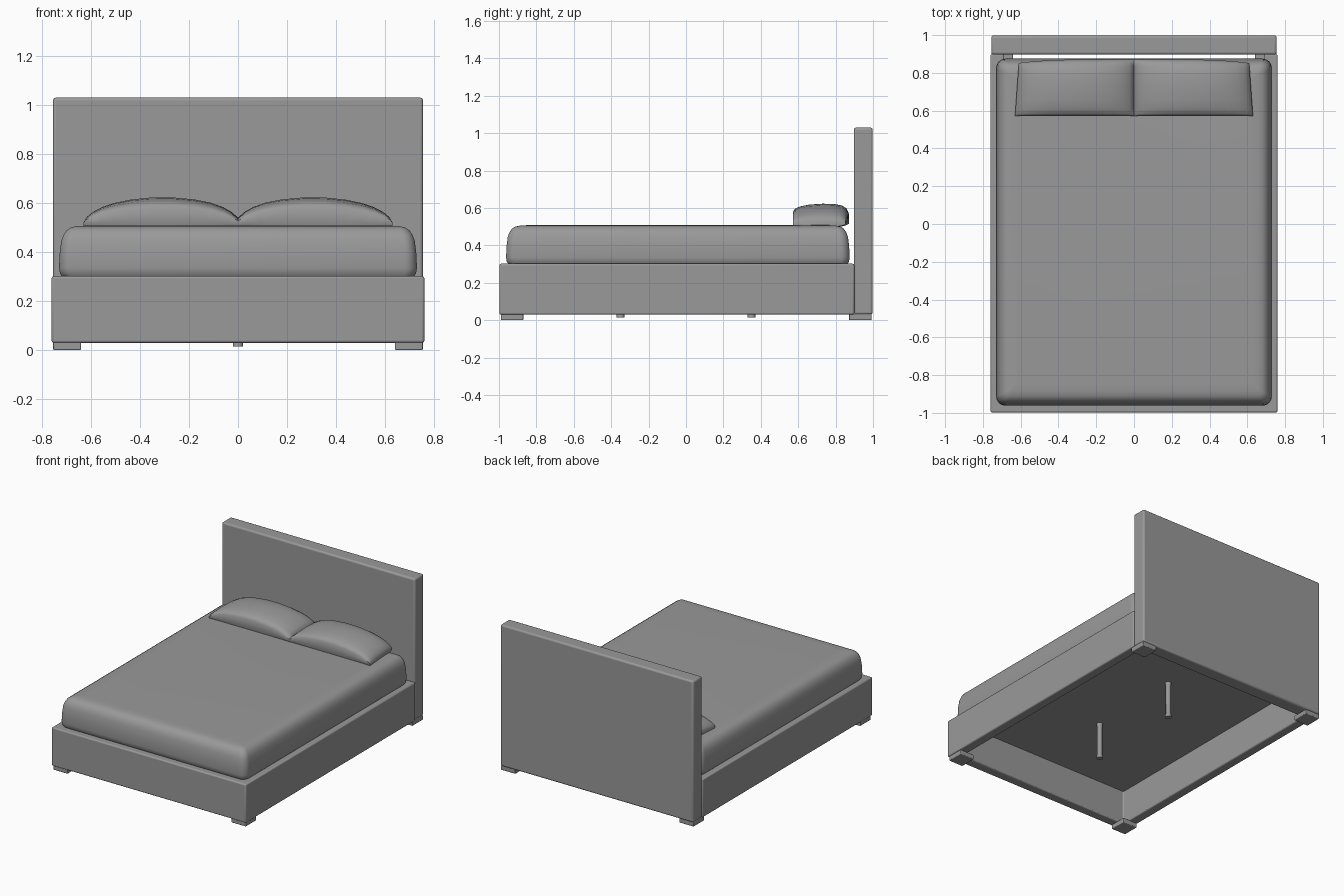
import bpy, bmesh, math

if "Cube" in bpy.data.objects:
    bpy.data.objects.remove(bpy.data.objects["Cube"])

grey = bpy.data.materials.new("soft grey")
grey.diffuse_color = (0.32, 0.32, 0.32, 1)
grey.use_nodes = True
grey.node_tree.nodes["Principled BSDF"].inputs["Base Color"].default_value = grey.diffuse_color


def finish(name, bm, bevel=0.0, angle=35):
    """Turn a bmesh into a shaded, optionally bevelled object."""
    bmesh.ops.recalc_face_normals(bm, faces=bm.faces)
    mesh = bpy.data.meshes.new(name)
    bm.to_mesh(mesh)
    bm.free()
    ob = bpy.data.objects.new(name, mesh)
    bpy.context.collection.objects.link(ob)
    mesh.materials.append(grey)
    if bevel:
        mod = ob.modifiers.new("rounded edges", 'BEVEL')
        mod.width, mod.segments, mod.limit_method = bevel, 3, 'ANGLE'
    bpy.ops.object.select_all(action='DESELECT')
    ob.select_set(True)
    bpy.context.view_layer.objects.active = ob
    bpy.ops.object.shade_smooth_by_angle(angle=math.radians(angle))
    return ob


def prism(name, outline, z0, z1, bevel=0.0):
    bm = bmesh.new()
    face = bm.faces.new([bm.verts.new((x, y, z0)) for x, y in outline])
    up = bmesh.ops.extrude_face_region(bm, geom=[face])["geom"]
    for v in up:
        if isinstance(v, bmesh.types.BMVert):
            v.co.z = z1
    return finish(name, bm, bevel)


def box(name, x0, x1, y0, y1, z0, z1, bevel=0.0):
    return prism(name, [(x0, y0), (x1, y0), (x1, y1), (x0, y1)], z0, z1, bevel)


def loft(name, rings, angle=50):
    """Skin a list of equally long closed rings and cap both ends."""
    bm = bmesh.new()
    loops = [[bm.verts.new(p) for p in ring] for ring in rings]
    n = len(loops[0])
    for a, b in zip(loops, loops[1:]):
        for i in range(n):
            j = (i + 1) % n
            bm.faces.new((a[i], a[j], b[j], b[i]))
    bm.faces.new(loops[0])
    bm.faces.new(loops[-1])
    return finish(name, bm, angle=angle)


def rounded_rect(x, y0, y1, inset, r, z):
    pts = []
    x, y0, y1 = x - inset, y0 + inset, y1 - inset
    corners = [(x - r, y1 - r), (-x + r, y1 - r), (-x + r, y0 + r), (x - r, y0 + r)]
    for q, (cx, cy) in enumerate(corners):
        for k in range(9):
            a = math.pi / 2 * (q + k / 8)
            pts.append((cx + r * math.cos(a), cy + r * math.sin(a), z))
    return pts


# Headboard
box("headboard", -0.755, 0.755, 0.897, 0.998, 0.03, 1.03, 0.012)

# U-shaped rails, open below and behind the mattress
prism("bed_rails", [(-0.76, 0.9), (-0.76, -0.998), (0.76, -0.998), (0.76, 0.9),
                    (0.69, 0.9), (0.69, -0.93), (-0.69, -0.93), (-0.69, 0.9)],
      0.03, 0.302, 0.009)

# Platform under the mattress
box("platform", -0.692, 0.692, -0.932, 0.868, 0.275, 0.302)

# Corner feet
for sx in (-1, 1):
    for y0, y1, label in ((-0.99, -0.87, "front"), (0.872, 0.992, "back")):
        xs = sorted((sx * 0.64, sx * 0.754))
        box(f"{label}_foot_{'left' if sx < 0 else 'right'}", *xs, y0, y1, 0, 0.034, 0.005)

# Centre support legs with a slightly wider foot
for y, label in ((-0.35, "front"), (0.35, "back")):
    rings = [[(r * math.cos(a * math.pi / 8), y + r * math.sin(a * math.pi / 8), z)
              for a in range(16)]
             for r, z in ((0.021, 0.015), (0.021, 0.032), (0.017, 0.04),
                          (0.017, 0.245), (0.022, 0.28))]
    loft(f"{label}_support_leg", rings, 40)

# Mattress: soft shoulders, nearly straight sides
shape = [(0.014, 0.298), (0.004, 0.312), (0.0, 0.335), (0.003, 0.40), (0.009, 0.445),
         (0.018, 0.47), (0.032, 0.49), (0.05, 0.501), (0.075, 0.506), (0.11, 0.508)]
loft("mattress", [rounded_rect(0.73, -0.962, 0.875, i, max(0.05 - i * 0.5, 0.012), z)
                  for i, z in shape])

# Pillows: side profile (y, height 0..1) scaled along x
profile = [(0.58, -0.02), (0.573, 0.2), (0.573, 0.65), (0.583, 0.78), (0.61, 0.88),
           (0.66, 0.96), (0.73, 1.0), (0.79, 0.99), (0.835, 0.92), (0.86, 0.78),
           (0.872, 0.55), (0.87, 0.32), (0.855, 0.12), (0.835, -0.02)]
stations = [(0.0, 0.037), (0.025, 0.06), (0.06, 0.08), (0.11, 0.098), (0.18, 0.112),
            (0.27, 0.12), (0.36, 0.119), (0.44, 0.111), (0.51, 0.097), (0.56, 0.081),
            (0.6, 0.061), (0.622, 0.042), (0.63, 0.025)]
for sx, label in ((-1, "left"), (1, "right")):
    rings = []
    for x, h in stations:
        tuck = 0.02 * (x / 0.63) ** 4          # outer back corner drawn in
        rings.append([(sx * (x - tuck * (y - 0.573) / 0.3),
                       y - tuck * (y - 0.573) / 0.3, 0.503 + h * t)
                      for y, t in profile])
    loft(f"pillow_{label}", rings)
